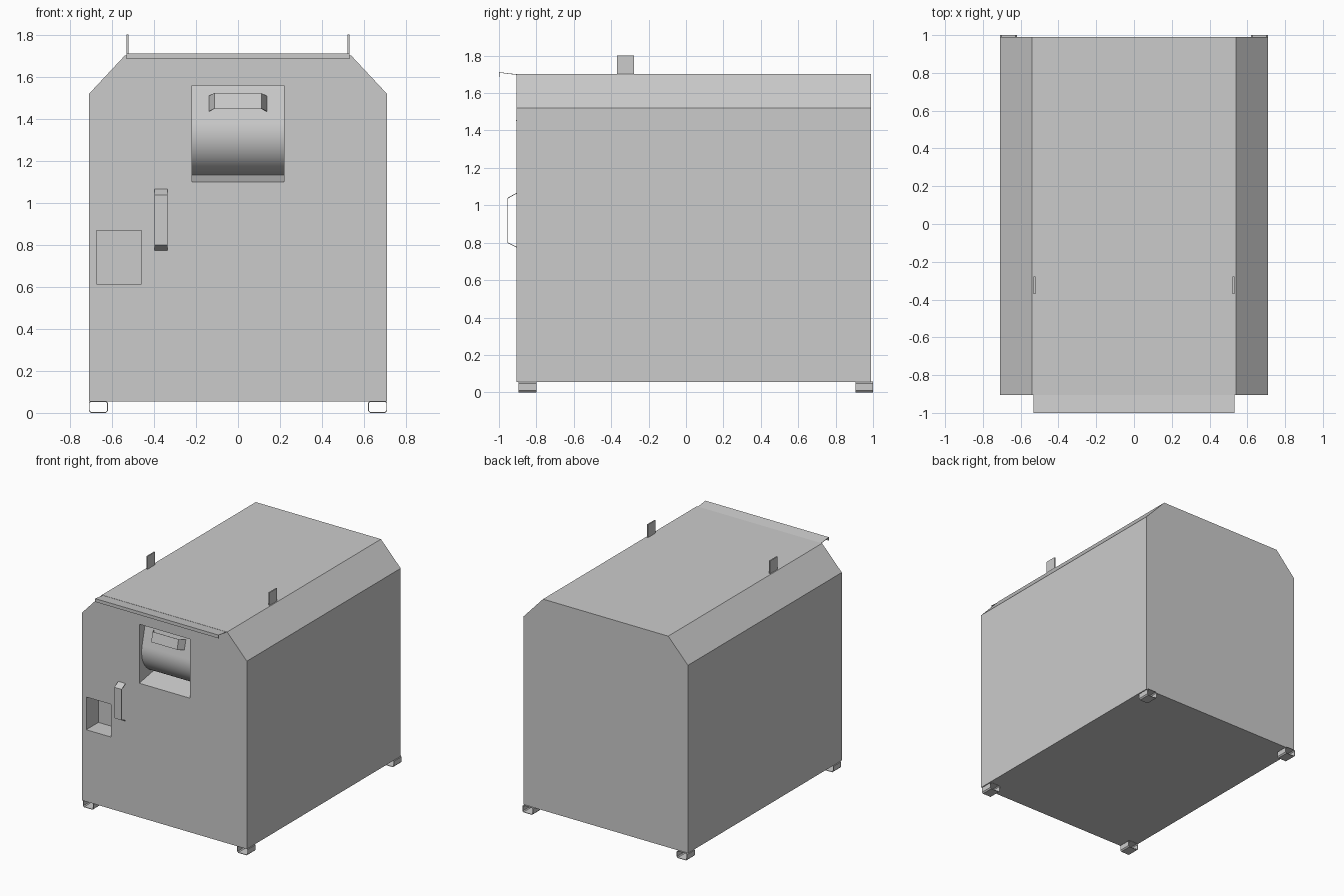
import bpy, bmesh, math
from mathutils import Vector

if "Cube" in bpy.data.objects:
    bpy.data.objects.remove(bpy.data.objects["Cube"])

FRONT, BACK = -0.905, 0.99


def finish(name, bm):
    bmesh.ops.recalc_face_normals(bm, faces=bm.faces)
    me = bpy.data.meshes.new(name)
    bm.to_mesh(me)
    bm.free()
    ob = bpy.data.objects.new(name, me)
    bpy.context.collection.objects.link(ob)
    return ob


def apply_mod(ob, kind, **settings):
    m = ob.modifiers.new(kind.title(), kind)
    for k, v in settings.items():
        setattr(m, k, v)
    bpy.context.view_layer.objects.active = ob
    bpy.ops.object.modifier_apply(modifier=m.name)


def prism(name, pts, vec):
    """Closed profile extruded along vec."""
    bm = bmesh.new()
    face = bm.faces.new([bm.verts.new(p) for p in pts])
    ext = bmesh.ops.extrude_face_region(bm, geom=[face], use_keep_orig=True)
    moved = [v for v in ext["geom"] if isinstance(v, bmesh.types.BMVert)]
    bmesh.ops.translate(bm, verts=moved, vec=vec)
    return finish(name, bm)


def box(name, x, y, z):
    return prism(name, [(a, b, z[0]) for a, b in
                        ((x[0], y[0]), (x[1], y[0]), (x[1], y[1]), (x[0], y[1]))],
                 (0, 0, z[1] - z[0]))


def strip(name, pts, vec, thick, closed=False):
    """Folded sheet metal: a polyline swept along vec and thickened."""
    bm = bmesh.new()
    a = [bm.verts.new(p) for p in pts]
    b = [bm.verts.new(Vector(p) + Vector(vec)) for p in pts]
    n = len(pts)
    for i in range(n if closed else n - 1):
        j = (i + 1) % n
        bm.faces.new((a[i], a[j], b[j], b[i]))
    ob = finish(name, bm)
    apply_mod(ob, "SOLIDIFY", thickness=thick, offset=0, use_even_offset=True)
    return ob


# Housing with chamfered top edges
half = [(0.71, 0.055), (0.71, 1.52), (0.54, 1.702)]
outline = half + [(-x, z) for x, z in reversed(half)]
body = prism("housing", [(x, FRONT, z) for x, z in outline], (0, BACK - FRONT, 0))

# Chute opening: sloped ledge, rounded drum and flat flap in one side profile
r, cd, cz = 0.2, 0.229, 1.331
a0, a1 = math.radians(166), math.radians(258.5)
profile = [(-0.05, 1.0915), (0.19, 1.133)]
for i in range(17):
    a = a1 + (a0 - a1) * i / 16
    profile.append((cd + r * math.cos(a), cz + r * math.sin(a)))
profile += [(0.08, 1.56), (-0.05, 1.56)]
chute = prism("chute_cutter", [(-0.218, FRONT + d, z) for d, z in profile], (0.436, 0, 0))
pocket = box("pocket_cutter", (-0.675, -0.46), (FRONT - 0.05, FRONT + 0.15), (0.615, 0.87))
for cutter in (chute, pocket):
    cutter.hide_render = True
    apply_mod(body, "BOOLEAN", operation='DIFFERENCE', object=cutter, solver='EXACT')
    bpy.data.objects.remove(cutter)
bpy.ops.object.select_all(action='DESELECT')
body.select_set(True)
bpy.context.view_layer.objects.active = body
bpy.ops.object.shade_smooth_by_angle(angle=math.radians(20))

# Flap handle, standing off the tilted flap
out = Vector((0, -0.97, 0.243))
up = Vector((0, 0.243, 0.97))
base = Vector((0, FRONT + 0.049, 1.437))
strip("flap_handle", [base + Vector((x, 0, 0)) + out * h for x, h in
                      ((-0.138, 0), (-0.112, 0.053), (0.11, 0.053), (0.136, 0))],
      up * 0.076, 0.003)

# Door handle on the front
strip("door_handle", [(-0.398, y, z) for y, z in
                      ((FRONT, 1.065), (-0.953, 1.038), (-0.953, 0.8), (FRONT, 0.776))],
      (0.062, 0, 0), 0.004)

# Rain lip above the front
strip("rain_lip", [(-0.532, y, z) for y, z in
                   ((FRONT, 1.699), (-0.998, 1.71), (-0.998, 1.686))],
      (1.064, 0, 0), 0.003)

# Lifting lugs on the roof
for side, s in (("left", -1), ("right", 1)):
    box("lifting_lug_" + side, sorted((s * 0.522, s * 0.532)), (-0.37, -0.277), (1.69, 1.802))

# Square-tube feet with slightly rounded corners
w, h, c = 0.0435, 0.0265, 0.008
ring = [(-w + c, -h), (w - c, -h), (w, -h + c), (w, h - c),
        (w - c, h), (-w + c, h), (-w, h - c), (-w, -h + c)]
for side, x in (("left", -0.665), ("right", 0.665)):
    for end, y in (("front", -0.895), ("back", 0.905)):
        strip(f"foot_{end}_{side}", [(x + u, y, 0.0285 + v) for u, v in ring],
              (0, 0.095, 0), 0.004, closed=True)
